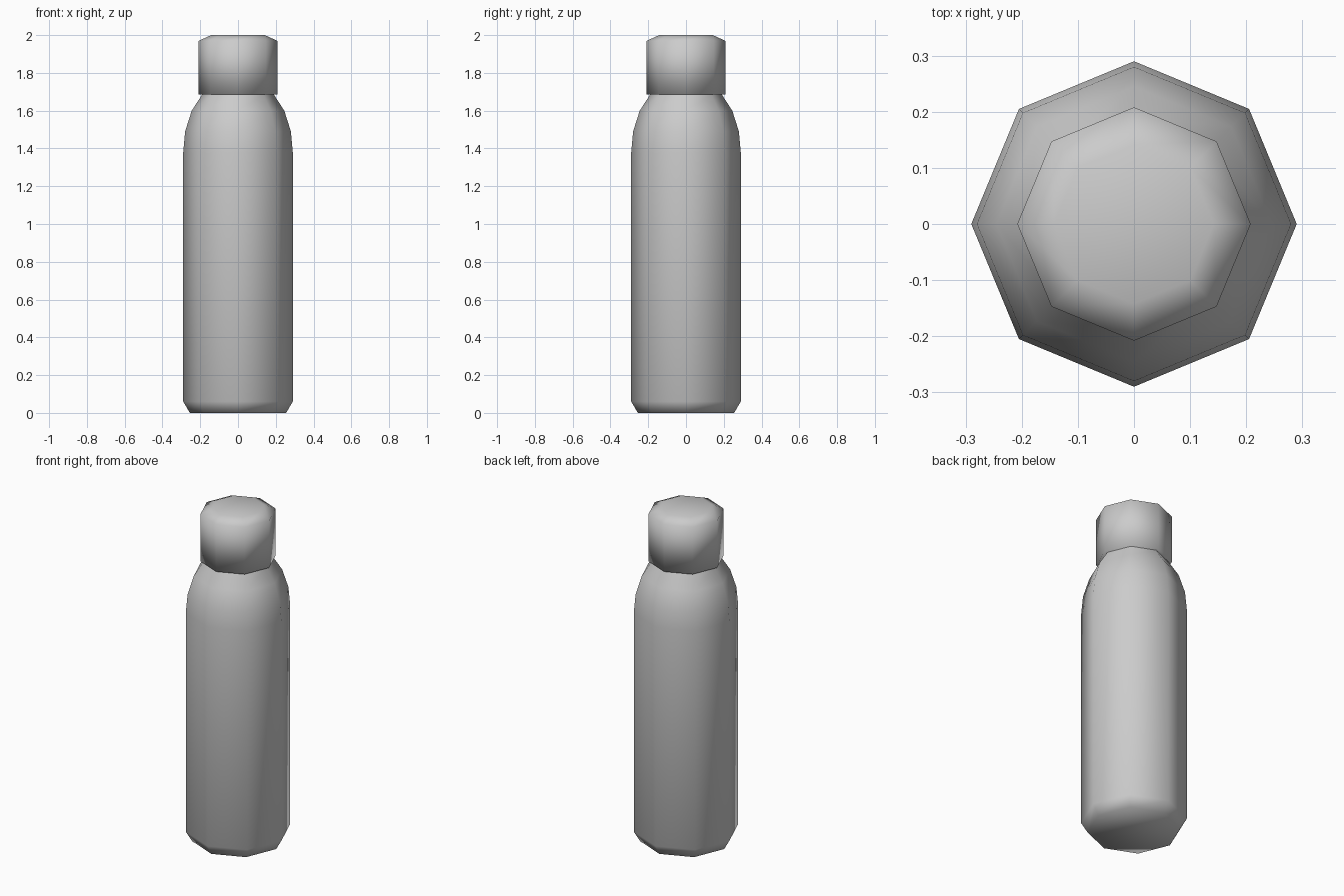
import bpy
import bmesh
from math import cos, sin, tau

cube = bpy.data.objects.get("Cube")
if cube:
    bpy.data.objects.remove(cube)

SIDES = 8

# Single plain grey finish
grey = bpy.data.materials.new("plain grey")
grey.use_nodes = True
colour = (0.6, 0.6, 0.6, 1)
grey.diffuse_color = colour
grey.node_tree.nodes["Principled BSDF"].inputs["Base Color"].default_value = colour


def lathe(name, profile):
    """Closed octagonal solid from (radius, height) rings, bottom to top."""
    bm = bmesh.new()
    rings = [[bm.verts.new((r * cos(tau * i / SIDES), r * sin(tau * i / SIDES), z))
              for i in range(SIDES)] for r, z in profile]
    for low, high in zip(rings, rings[1:]):
        for i in range(SIDES):
            j = (i + 1) % SIDES
            bm.faces.new((low[i], low[j], high[j], high[i]))
    bm.faces.new(rings[0][::-1])
    bm.faces.new(rings[-1])
    for face in bm.faces:
        face.smooth = True
    mesh = bpy.data.meshes.new(name)
    bm.to_mesh(mesh)
    bm.free()
    mesh.materials.append(grey)
    obj = bpy.data.objects.new(name, mesh)
    bpy.context.collection.objects.link(obj)
    return obj


# Bottle body: chamfered foot, straight wall, rounded shoulder, neck under the lid
lathe("bottle_body", [(0.255, 0), (0.29, 0.06), (0.29, 1.38), (0.28, 1.49),
                      (0.245, 1.6), (0.19, 1.685), (0.18, 1.72)])

# Lid: straight wall with a chamfered top
lathe("bottle_lid", [(0.208, 1.685), (0.208, 1.97), (0.142, 2.0)])
